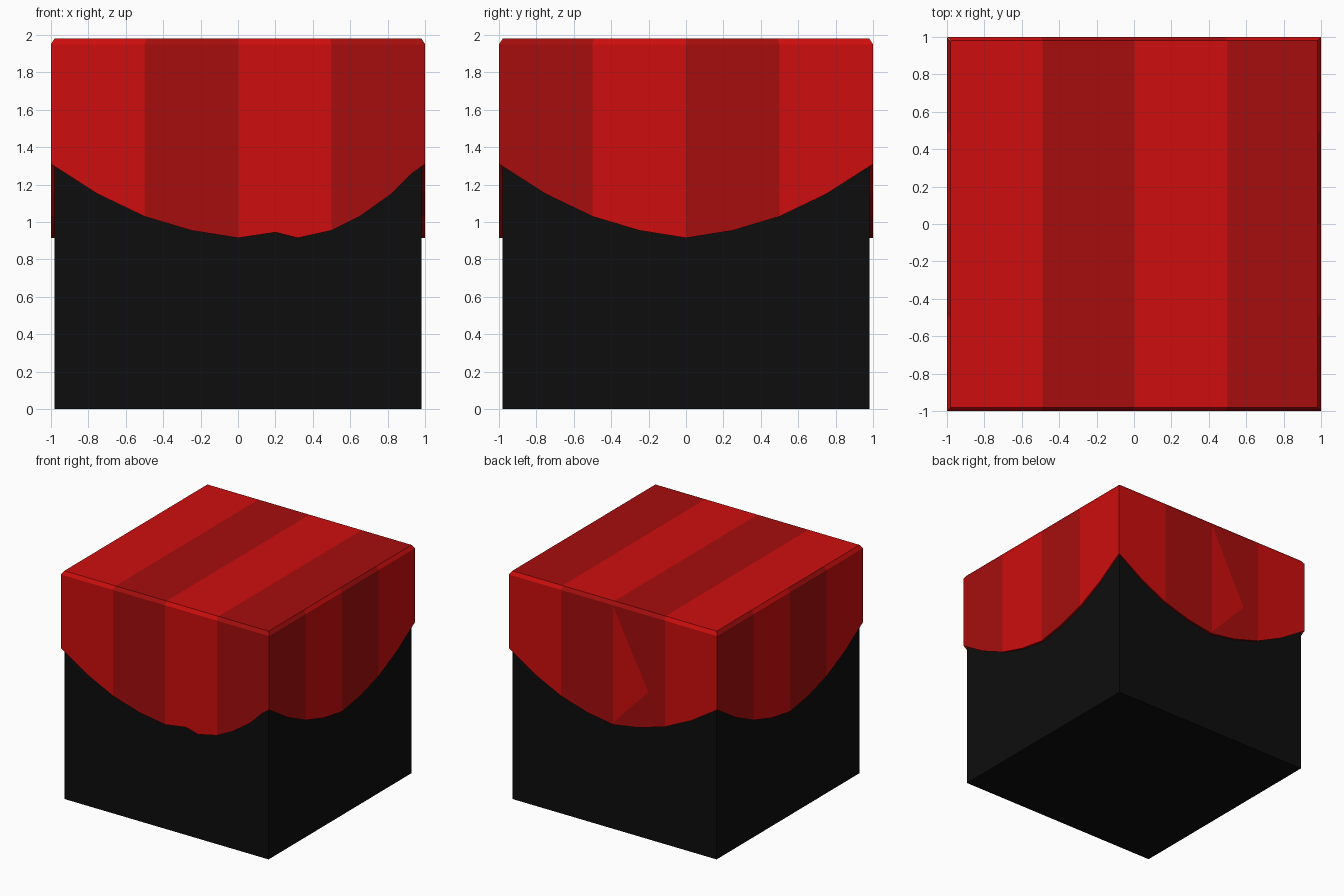
import bpy, bmesh, math
from mathutils import Matrix

if "Cube" in bpy.data.objects:
    bpy.data.objects.remove(bpy.data.objects["Cube"])


def material(name, rgb):
    m = bpy.data.materials.new(name)
    m.diffuse_color = (*rgb, 1)
    m.use_nodes = True
    m.node_tree.nodes["Principled BSDF"].inputs["Base Color"].default_value = m.diffuse_color
    return m


BLACK = material("black", (0.004, 0.004, 0.004))
LIGHT = material("bright red", (0.62, 0.004, 0.004))
DARK = material("deep red", (0.38, 0.004, 0.004))


def finish(name, bm, mats):
    me = bpy.data.meshes.new(name)
    bm.to_mesh(me)
    bm.free()
    ob = bpy.data.objects.new(name, me)
    for m in mats:
        me.materials.append(m)
    bpy.context.collection.objects.link(ob)
    return ob


# Black box body
bm = bmesh.new()
bmesh.ops.create_cube(bm, size=1, matrix=Matrix.Translation((0, 0, 0.97))
                      @ Matrix.Diagonal((1.96, 1.96, 1.94, 1)))
finish("box", bm, [BLACK])

# Scalloped hem: (position along side, height)
LEFT_HALF = [(-1, 1.31), (-0.75, 1.15), (-0.5, 1.03), (-0.25, 0.955), (0, 0.915)]
PLAIN = LEFT_HALF + [(-u, z) for u, z in reversed(LEFT_HALF[:-1])]
PUCKERED = LEFT_HALF + [(0.2, 0.945), (0.32, 0.915), (0.5, 0.955), (0.65, 1.03),
                        (0.82, 1.15), (0.93, 1.26), (1, 1.31)]
EDGE_Z, TOP_Z, TOP_HALF, INNER = 1.95, 1.98, 0.98, 0.981


def stripe(u, pattern):
    return pattern[min(3, int((u + 1) * 2))]


# Draped flaps: front, right, back, left; 0 is bright and 1 is deep
SIDES = [("front_flap", PUCKERED, (0, 1, 0, 1)), ("right_flap", PLAIN, (1, 0, 1, 0)),
         ("back_flap", PLAIN, (0, 1, 1, 0)), ("left_flap", PLAIN, (1, 0, 1, 0))]
for k, (name, hem, pattern) in enumerate(SIDES):
    bm = bmesh.new()
    columns = []
    for u, z in hem:
        columns.append([bm.verts.new(p) for p in (
            (u * INNER, -INNER, z), (u, -1, z), (u, -1, EDGE_Z),
            (u * TOP_HALF, -TOP_HALF, TOP_Z))])
    for i in range(len(hem) - 1):
        a, b = columns[i], columns[i + 1]
        mid = (hem[i][0] + hem[i + 1][0]) / 2
        for j in range(3):      # hem underside, wall, top bevel
            f = bm.faces.new((a[j], b[j], b[j + 1], a[j + 1]))
            f.material_index = stripe(mid, pattern)
    bm.transform(Matrix.Rotation(k * math.pi / 2, 4, 'Z'))
    finish(name, bm, [LIGHT, DARK])

# Striped top of the cloth
bm = bmesh.new()
xs = [-TOP_HALF, -0.49, 0, 0.5, TOP_HALF]
for i in range(4):
    pts = [(xs[i], -TOP_HALF), (xs[i + 1], -TOP_HALF), (xs[i + 1], TOP_HALF), (xs[i], TOP_HALF)]
    f = bm.faces.new([bm.verts.new((x, y, TOP_Z)) for x, y in pts])
    f.material_index = i % 2
finish("cloth_top", bm, [LIGHT, DARK])

# Triangular fold lying on the back flap
bm = bmesh.new()
bm.faces.new([bm.verts.new(p) for p in
              ((0, 1.003, 1.95), (0, 1.003, 0.93), (-0.34, 1.003, 1.29))])
finish("back_fold", bm, [LIGHT])
